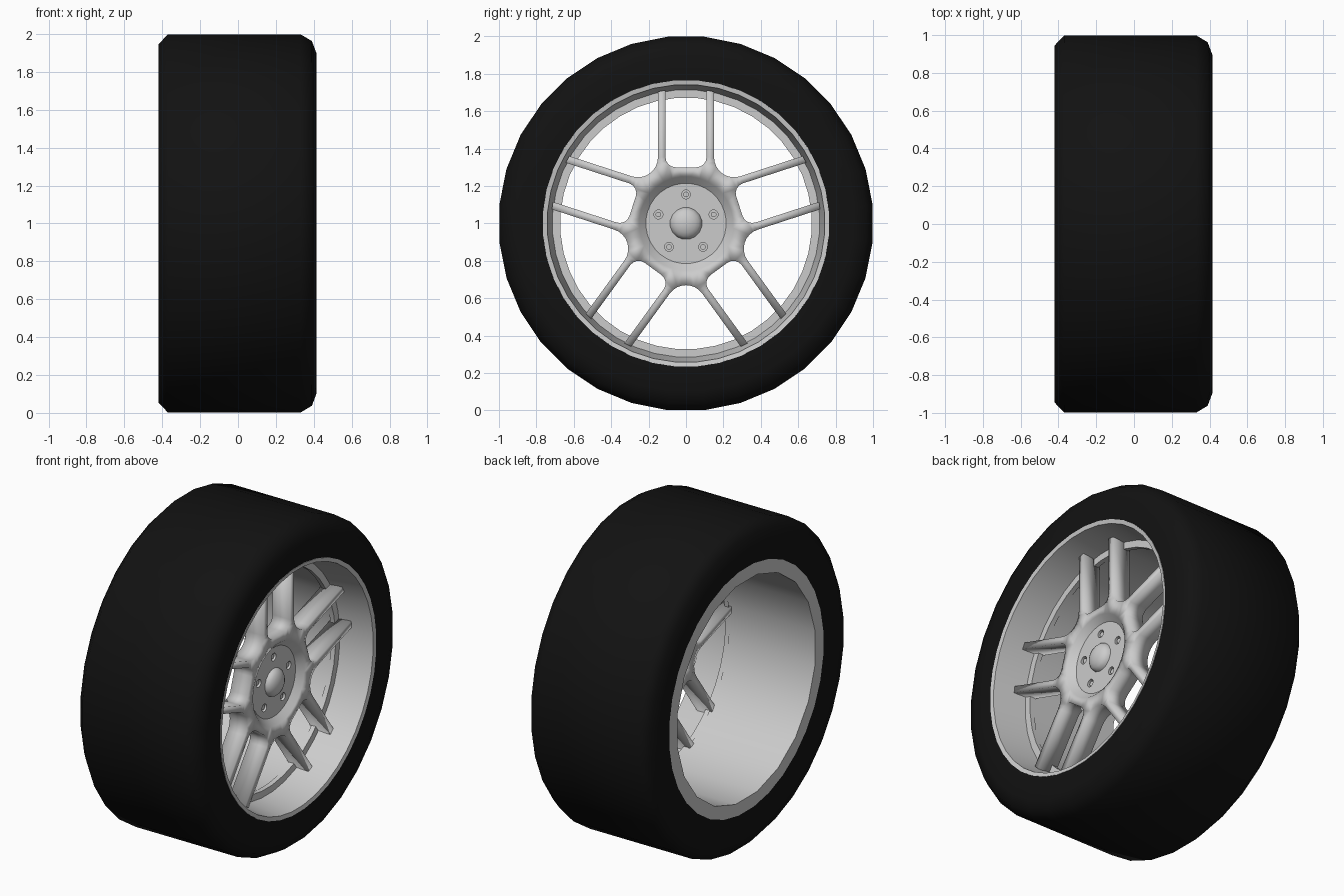
import bpy, bmesh
from math import cos, sin, pi, radians

if "Cube" in bpy.data.objects:
    bpy.data.objects.remove(bpy.data.objects["Cube"])

CZ = 1.0          # axle height
FRONT = 0.28      # front plane of the spokes
FACE = 0.245      # recessed hub face


def finish(name, bm, mat=None, angle=35):
    bmesh.ops.remove_doubles(bm, verts=bm.verts, dist=1e-5)
    me = bpy.data.meshes.new(name)
    bm.to_mesh(me)
    bm.free()
    ob = bpy.data.objects.new(name, me)
    bpy.context.collection.objects.link(ob)
    if mat:
        me.materials.append(mat)
    bpy.ops.object.select_all(action='DESELECT')
    ob.select_set(True)
    bpy.context.view_layer.objects.active = ob
    bpy.ops.object.shade_smooth_by_angle(angle=radians(angle))
    return ob


def lathe(name, profile, sides, centre=(0, 0), phase=0.5, mat=None, angle=35):
    """Turn (x, radius) points around an axis parallel to x."""
    bm = bmesh.new()
    rings = []
    for x, r in profile:
        r = max(r, 1e-7)
        rings.append([bm.verts.new((x, centre[0] + r * cos((j + phase) * 2 * pi / sides),
                                    CZ + centre[1] + r * sin((j + phase) * 2 * pi / sides)))
                      for j in range(sides)])
    for a, b in zip(rings, rings[1:]):
        for j in range(sides):
            k = (j + 1) % sides
            bm.faces.new((a[j], a[k], b[k], b[j]))
    return finish(name, bm, mat, angle)


def circle(r, sides, centre=(0, 0)):
    return [(centre[0] + r * cos((j + .5) * 2 * pi / sides),
             centre[1] + r * sin((j + .5) * 2 * pi / sides)) for j in range(sides)]


def plate(name, x, loops, thickness=0):
    """Flat plate facing +x; the first loop is the outline, the others are holes."""
    bm = bmesh.new()
    edges = []
    for loop in loops:
        vs = [bm.verts.new((x, y, CZ + z)) for y, z in loop]
        edges += [bm.edges.new((vs[i - 1], vs[i])) for i in range(len(vs))]
    bmesh.ops.triangle_fill(bm, edges=edges, use_beauty=True, normal=(1, 0, 0))
    bm.normal_update()
    bmesh.ops.reverse_faces(bm, faces=[f for f in bm.faces if f.normal.x < 0])
    ob = finish(name, bm)
    if thickness:
        m = ob.modifiers.new("thickness", 'SOLIDIFY')
        m.thickness = thickness
        m.offset = -1
    return ob


# tire
black = bpy.data.materials.new("rubber")
black.diffuse_color = (0.006, 0.006, 0.006, 1)
black.use_nodes = True
black.node_tree.nodes["Principled BSDF"].inputs["Base Color"].default_value = black.diffuse_color
lathe("tire", [(-.415, .76), (-.42, .80), (-.42, .95), (-.37, 1.003), (.33, 1.003),
               (.39, .967), (.415, .90), (.412, .765)], 32, mat=black, angle=50)

# rim: front lip with shelf, and the coarser barrel behind it
lathe("rim_lip", [(.38, .77), (.415, .767), (.41, .743), (.20, .715), (.20, .673), (.17, .673)], 40)
lathe("rim_barrel", [(.195, .72), (.195, .683), (-.415, .683), (-.415, .772)], 20)

# spokes: half outline of one pair, as (along, across), mirrored and repeated five times
R = .107
cd = .15 / sin(radians(36)) + R / sin(radians(36))
cu, cv = cd * cos(radians(36)), cd * sin(radians(36))
half = [(.30, .0), (.30, .055)]
half += [(.355 - .055 * cos(t), .055 + .055 * sin(t)) for t in (pi / 8, pi / 4, 3 * pi / 8, pi / 2)]
half += [(.712, .11), (.705, .15)]
half += [(cu + R * cos(radians(t)), cv + R * sin(radians(t))) for t in (-90, -104, -118, -131, -144)]
pair = [(u, -v) for u, v in reversed(half)] + half[1:-1]
outline = []
for k in range(5):
    a = pi / 2 + k * 2 * pi / 5
    outline += [(u * cos(a) - v * sin(a), u * sin(a) + v * cos(a)) for u, v in pair]
plate("spokes", FRONT, [outline, circle(.252, 32)], thickness=.12)

# hub: sloped recess, face with lug holes, back cover, centre cap
lathe("hub_recess", [(FRONT, .252), (FACE, .215)], 32)
lathe("hub_back", [(FRONT - .118, 0), (FRONT - .118, .254)], 32)
lugs = [(.155 * cos(pi / 2 + k * 2 * pi / 5), .155 * sin(pi / 2 + k * 2 * pi / 5)) for k in range(5)]
plate("hub_face", FACE, [circle(.215, 32)] + [circle(.024, 12, c) for c in lugs])
for c in lugs:
    lathe("lug_nut", [(FACE, .024), (FACE - .025, .024), (FACE - .025, .015),
                      (FACE - .008, .015), (FACE - .008, 0)], 12, c)
lathe("centre_cap", [(FACE + .05 * sin(t * pi / 10), .086 * cos(t * pi / 10)) for t in range(6)], 16, angle=60)
